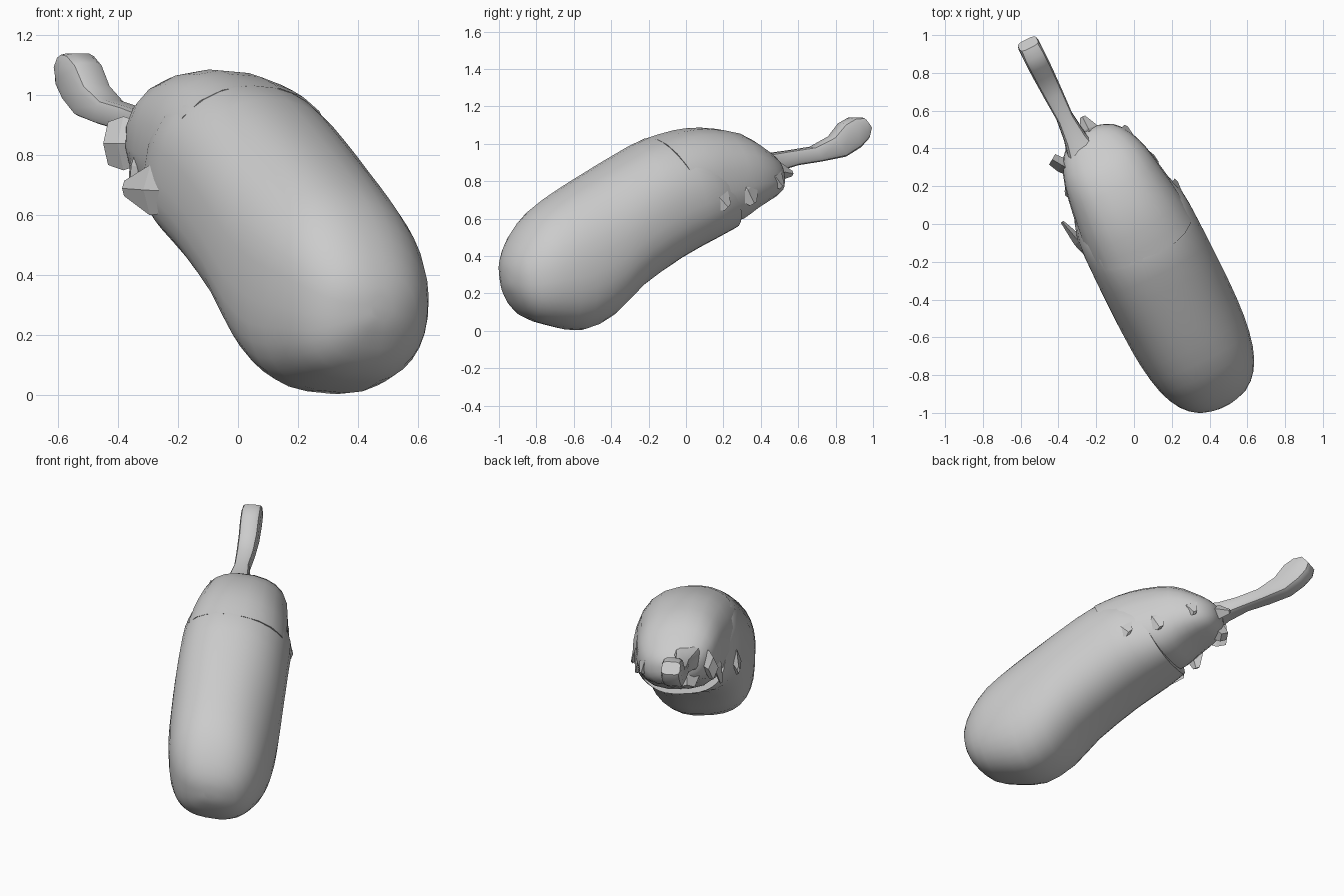
import bpy, bmesh, math
from mathutils import Vector

cube = bpy.data.objects.get("Cube")
if cube:
    bpy.data.objects.remove(cube, do_unlink=True)

grey = bpy.data.materials.new("plain_grey")
grey.use_nodes = True
grey.diffuse_color = (0.6, 0.6, 0.6, 1)
grey.node_tree.nodes["Principled BSDF"].inputs["Base Color"].default_value = (0.6, 0.6, 0.6, 1)

ALONG = Vector((-0.447, 0.894, 0))    # horizontal heading of the fruit
ACROSS = Vector((0.894, 0.447, 0))    # sideways
UP = Vector((0, 0, 1))


def place(s, n, z):
    return ALONG * s + ACROSS * n + UP * z


def finish(name, bm, angle):
    bmesh.ops.recalc_face_normals(bm, faces=bm.faces)
    mesh = bpy.data.meshes.new(name)
    bm.to_mesh(mesh)
    bm.free()
    mesh.materials.append(grey)
    obj = bpy.data.objects.new(name, mesh)
    bpy.context.collection.objects.link(obj)
    bpy.ops.object.select_all(action='DESELECT')
    obj.select_set(True)
    bpy.context.view_layer.objects.active = obj
    bpy.ops.object.shade_smooth_by_angle(angle=math.radians(angle))


def refine(sections, steps):
    """Catmull-Rom interpolation between cross-sections."""
    out, last = [], len(sections) - 1
    for i in range(last):
        a, b, c, d = (sections[min(max(i + k, 0), last)] for k in (-1, 0, 1, 2))
        for j in range(steps):
            t = j / steps
            out.append([0.5 * (2 * q + (r - p) * t + (2 * p - 5 * q + 4 * r - w) * t ** 2
                               + (3 * q - p - 3 * r + w) * t ** 3)
                        for p, q, r, w in zip(a, b, c, d)])
    return out + [sections[-1]]


def loft(name, sections, sides, upper, lower_right, lower_left, offset=0, steps=2, roll=0):
    """Each section: top s, top z, bottom s, bottom z, half width."""
    bm = bmesh.new()
    rings = []
    for st, zt, sb, zb, w in refine(sections, steps):
        ring = []
        for k in range(sides):
            a = 2 * math.pi * (k + 0.5) / sides
            x, y = math.cos(a), math.sin(a)
            e = 2 / (upper if y > 0 else lower_left if x > 0 else lower_right)
            u = math.copysign(abs(x) ** e, x) * w
            f = (math.copysign(abs(y) ** e, y) + 1) / 2
            ring.append(bm.verts.new(place(sb + (st - sb) * f, offset + u,
                                           zb + (zt - zb) * f - roll * u)))
        rings.append(ring)
    for r0, r1 in zip(rings, rings[1:]):
        for k in range(sides):
            j = (k + 1) % sides
            bm.faces.new((r0[k], r0[j], r1[j], r1[k]))
    bm.faces.new(rings[0])
    bm.faces.new(rings[-1])
    finish(name, bm, 35)


def sepal(name, root, tip, width, thick, end=0.3):
    """Faceted flap from a root to a blunt tip."""
    p, q = place(*root), place(*tip)
    run = (q - p).normalized()
    side = run.cross(ACROSS).normalized()
    out = side.cross(run)
    bm = bmesh.new()
    rings = []
    for f, size in ((0, 0.8), (0.5, 1), (1, end)):
        c = p.lerp(q, f)
        rings.append([bm.verts.new(c + side * width * size * x + out * thick * size * y)
                      for x, y in ((1, 0), (0, 1), (-1, 0), (0, -1))])
    for r0, r1 in zip(rings, rings[1:]):
        for k in range(4):
            bm.faces.new((r0[k], r0[k - 1], r1[k - 1], r1[k]))
    bm.faces.new(rings[0])
    bm.faces.new(rings[-1])
    finish(name, bm, 5)


# Long bent body with a flattened, slightly rolled underside
loft("fruit_body", [
    (-1.08, 0.33, -1.075, 0.25, 0.04),
    (-1.065, 0.41, -1.03, 0.155, 0.14),
    (-1.00, 0.53, -0.95, 0.07, 0.22),
    (-0.89, 0.65, -0.82, 0.027, 0.275),
    (-0.73, 0.755, -0.65, 0.005, 0.305),
    (-0.56, 0.85, -0.48, 0.08, 0.315),
    (-0.40, 0.935, -0.32, 0.23, 0.317),
    (-0.20, 1.03, -0.07, 0.39, 0.315),
    (-0.04, 1.04, 0.13, 0.49, 0.305),
    (0.08, 1.01, 0.26, 0.55, 0.26)], 32, 2.2, 3.1, 2.2, roll=0.1)

# Domed cap over the upper end
loft("cap", [
    (-0.20, 1.03, 0.08, 0.53, 0.30),
    (-0.05, 1.07, 0.18, 0.57, 0.285),
    (0.11, 1.085, 0.28, 0.59, 0.265),
    (0.30, 1.06, 0.37, 0.65, 0.24),
    (0.43, 0.99, 0.46, 0.70, 0.20),
    (0.51, 0.935, 0.53, 0.74, 0.14),
    (0.55, 0.89, 0.56, 0.80, 0.06)], 20, 2.3, 2.6, 2.6, roll=0.08)

# Ragged flaps around the cap rim
sepal("right_front_sepal", (-0.08, -0.27, 0.68), (0.18, -0.335, 0.69), 0.085, 0.03)
sepal("right_middle_sepal", (0.28, -0.20, 0.86), (0.30, -0.25, 0.66), 0.07, 0.03)
sepal("right_rear_sepal", (0.40, -0.17, 0.84), (0.50, -0.235, 0.84), 0.09, 0.04, 0.8)
sepal("left_front_sepal", (-0.02, 0.25, 0.78), (0.10, 0.30, 0.66), 0.09, 0.03)
sepal("left_middle_sepal", (0.20, 0.22, 0.82), (0.28, 0.25, 0.68), 0.08, 0.03)
sepal("left_rear_sepal", (0.40, 0.15, 0.86), (0.48, 0.19, 0.77), 0.06, 0.04)
sepal("lower_sepal", (0.45, -0.08, 0.84), (0.55, -0.09, 0.735), 0.06, 0.07, 0.6)
sepal("rear_sepal", (0.48, 0.01, 0.86), (0.63, 0.01, 0.84), 0.05, 0.05)

# Slim stalk with a thicker squared tip
loft("stalk", [
    (0.42, 0.96, 0.46, 0.80, 0.09),
    (0.53, 0.95, 0.57, 0.85, 0.06),
    (0.65, 0.965, 0.70, 0.885, 0.045),
    (0.79, 0.985, 0.84, 0.905, 0.053),
    (0.90, 1.04, 0.98, 0.93, 0.058),
    (0.96, 1.11, 1.07, 0.98, 0.06),
    (1.02, 1.14, 1.12, 1.03, 0.06),
    (1.08, 1.14, 1.13, 1.08, 0.055)], 12, 4, 4, 4, offset=-0.075, steps=1)
